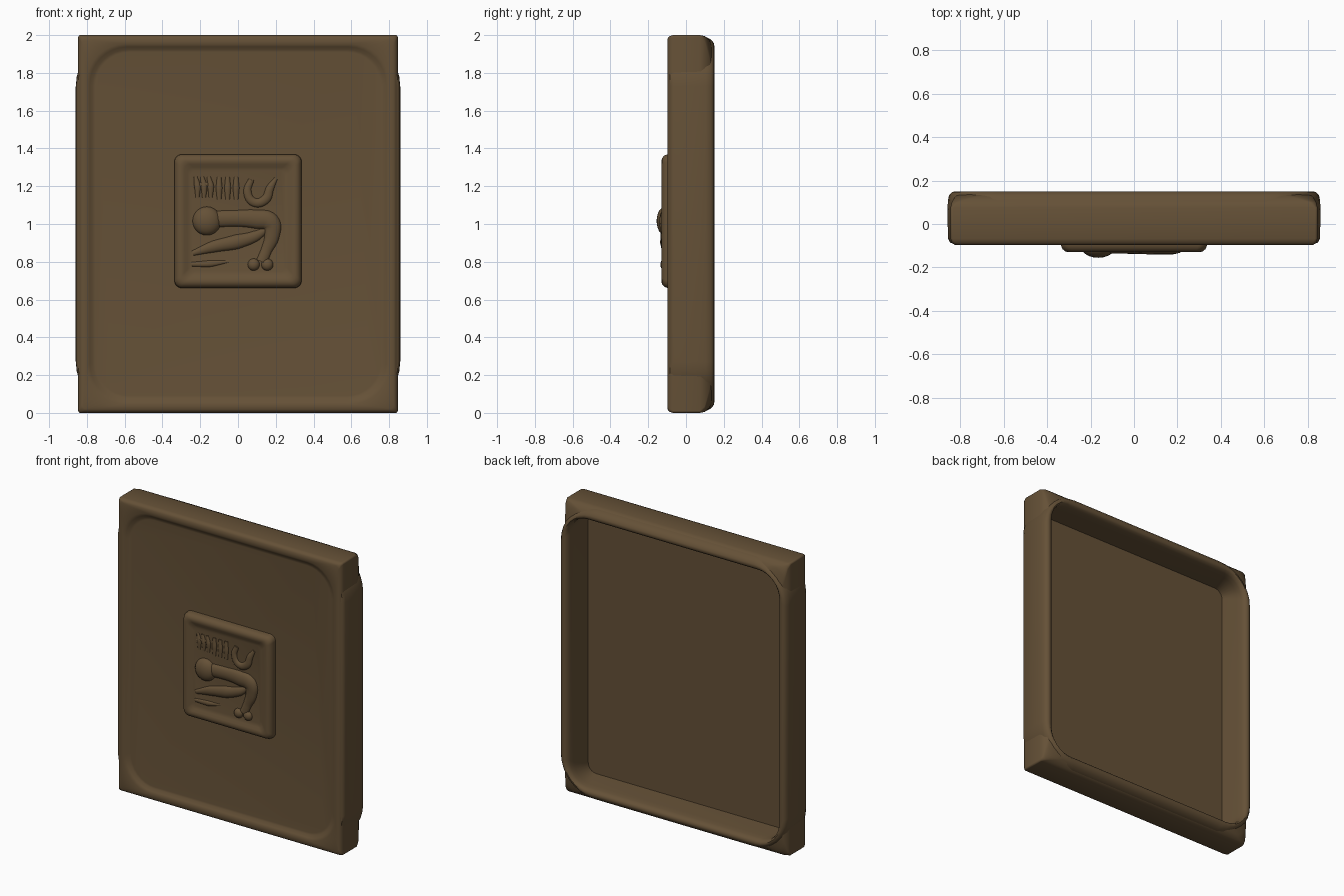
import bpy, bmesh
from math import sin, cos, pi, radians

if "Cube" in bpy.data.objects:
    bpy.data.objects.remove(bpy.data.objects["Cube"])

clay = bpy.data.materials.new("brown clay")
clay.use_nodes = True
COLOR = (0.13, 0.082, 0.038, 1)
clay.diffuse_color = COLOR
shader = clay.node_tree.nodes["Principled BSDF"]
shader.inputs["Base Color"].default_value = COLOR
shader.inputs["Roughness"].default_value = 0.8


def finish(obj, angle=50):
    obj.data.materials.clear()
    obj.data.materials.append(clay)
    bpy.ops.object.select_all(action="DESELECT")
    obj.select_set(True)
    bpy.context.view_layer.objects.active = obj
    bpy.ops.object.shade_smooth_by_angle(angle=radians(angle))


def loft(name, sections, center_z=1, steps=8, cap_first=False, cap_last=False):
    """Join rounded rectangles given as (half width, half height, corner radius, y)."""
    bm = bmesh.new()
    rings = []
    for hx, hz, r, y in sections:
        ring = []
        for corner, (sx, sz) in enumerate(((1, 1), (-1, 1), (-1, -1), (1, -1))):
            for i in range(steps + 1):
                a = pi / 2 * (corner + i / steps)
                ring.append(bm.verts.new((sx * (hx - r) + r * cos(a), y,
                                          center_z + sz * (hz - r) + r * sin(a))))
        rings.append(ring)
    for a, b in zip(rings, rings[1:]):
        for i in range(len(a)):
            j = (i + 1) % len(a)
            bm.faces.new((a[i], a[j], b[j], b[i]))
    if cap_first:
        bm.faces.new(rings[0])
    if cap_last:
        bm.faces.new(rings[-1])
    bmesh.ops.recalc_face_normals(bm, faces=bm.faces)
    mesh = bpy.data.meshes.new(name)
    bm.to_mesh(mesh)
    bm.free()
    obj = bpy.data.objects.new(name, mesh)
    bpy.context.collection.objects.link(obj)
    finish(obj)


def ridge(name, points, y=-0.11, flat=0.7):
    """Raised tapering stroke through (x, z, radius) points."""
    curve = bpy.data.curves.new(name, "CURVE")
    curve.dimensions = "3D"
    curve.bevel_depth = 1
    curve.bevel_resolution = 3
    curve.resolution_u = 6
    curve.use_fill_caps = True
    spline = curve.splines.new("BEZIER")
    spline.bezier_points.add(len(points) - 1)
    for p, (x, z, r) in zip(spline.bezier_points, points):
        p.co = (x, 0, z)
        p.radius = r
        p.handle_left_type = p.handle_right_type = "AUTO"
    obj = bpy.data.objects.new(name, curve)
    bpy.context.collection.objects.link(obj)
    obj.location.y = y
    obj.scale.y = flat
    bpy.ops.object.select_all(action="DESELECT")
    obj.select_set(True)
    bpy.context.view_layer.objects.active = obj
    bpy.ops.object.convert(target="MESH")
    finish(bpy.context.object, 70)


def knob(name, x, z, r, y=-0.11, flat=0.6):
    bpy.ops.mesh.primitive_uv_sphere_add(segments=20, ring_count=12, radius=r, location=(x, y, z))
    obj = bpy.context.object
    obj.name = name
    obj.scale.y = flat
    finish(obj, 70)


# Front frame: sunken panel, flat border, square corners that slope back into the rim
loft("front_frame", [
    (0.755, 0.91, 0.18, -0.076), (0.77, 0.923, 0.19, -0.078), (0.785, 0.938, 0.2, -0.09),
    (0.8, 0.952, 0.2, -0.097), (0.825, 0.982, 0.03, -0.097), (0.839, 0.994, 0.015, -0.088),
    (0.846, 1, 0.012, -0.068), (0.846, 1, 0.012, 0.075), (0.84, 0.994, 0.03, 0.1),
    (0.826, 0.972, 0.1, 0.125), (0.812, 0.948, 0.17, 0.138)], cap_first=True)

# Rounded rear rim, tray walls and floor
loft("rear_rim", [
    (0.825, 0.975, 0.24, -0.092), (0.848, 0.99, 0.26, -0.086), (0.858, 0.997, 0.27, -0.065),
    (0.859, 0.998, 0.27, 0.07), (0.858, 0.991, 0.26, 0.105), (0.853, 0.977, 0.25, 0.132),
    (0.838, 0.957, 0.22, 0.148), (0.82, 0.94, 0.19, 0.15), (0.803, 0.925, 0.16, 0.14),
    (0.793, 0.917, 0.14, 0.115), (0.788, 0.913, 0.12, 0.08), (0.775, 0.905, 0.06, -0.052)],
    cap_last=True)

# Square emblem with a soft raised border
loft("emblem_plate", [
    (0.337, 0.354, 0.04, -0.07), (0.336, 0.353, 0.04, -0.1), (0.33, 0.347, 0.04, -0.115),
    (0.317, 0.334, 0.035, -0.127), (0.3, 0.318, 0.03, -0.13), (0.284, 0.302, 0.03, -0.126),
    (0.268, 0.286, 0.03, -0.117), (0.25, 0.268, 0.03, -0.112)], center_z=1.015, cap_last=True)

# Raised shapes inside the emblem
for x in (-0.215, -0.18, -0.145):
    ridge("short_bar", [(x - 0.01, 1.25, 0.01), (x, 1.2, 0.018), (x, 1.14, 0.01)])
for x in (-0.1, -0.055, -0.01):
    ridge("upright_bar", [(x, 1.25, 0.012), (x, 1.19, 0.018), (x, 1.13, 0.012)])
ridge("cross_bar", [(-0.235, 1.2, 0.007), (-0.18, 1.21, 0.014), (-0.13, 1.2, 0.007)])
ridge("crescent", [(0.07, 1.235, 0.016), (0.05, 1.17, 0.022), (0.085, 1.115, 0.024),
                   (0.145, 1.13, 0.026), (0.17, 1.19, 0.022), (0.2, 1.24, 0.01)])
knob("round_head", -0.165, 1.016, 0.076)
ridge("long_arm", [(-0.14, 1.025, 0.045), (0, 1.03, 0.045), (0.1, 1.025, 0.052),
                   (0.17, 1.01, 0.052), (0.18, 0.94, 0.042), (0.15, 0.86, 0.03),
                   (0.125, 0.8, 0.03)], flat=0.6)
for x in (0.083, 0.155):
    knob("arm_end", x, 0.785, 0.032, flat=0.8)
ridge("tapered_limb", [(-0.24, 0.845, 0.014), (-0.13, 0.88, 0.032), (-0.01, 0.905, 0.04),
                       (0.09, 0.935, 0.03), (0.15, 0.97, 0.015)])
ridge("thin_spike", [(-0.245, 0.787, 0.012), (-0.15, 0.79, 0.018), (-0.05, 0.802, 0.006)])
